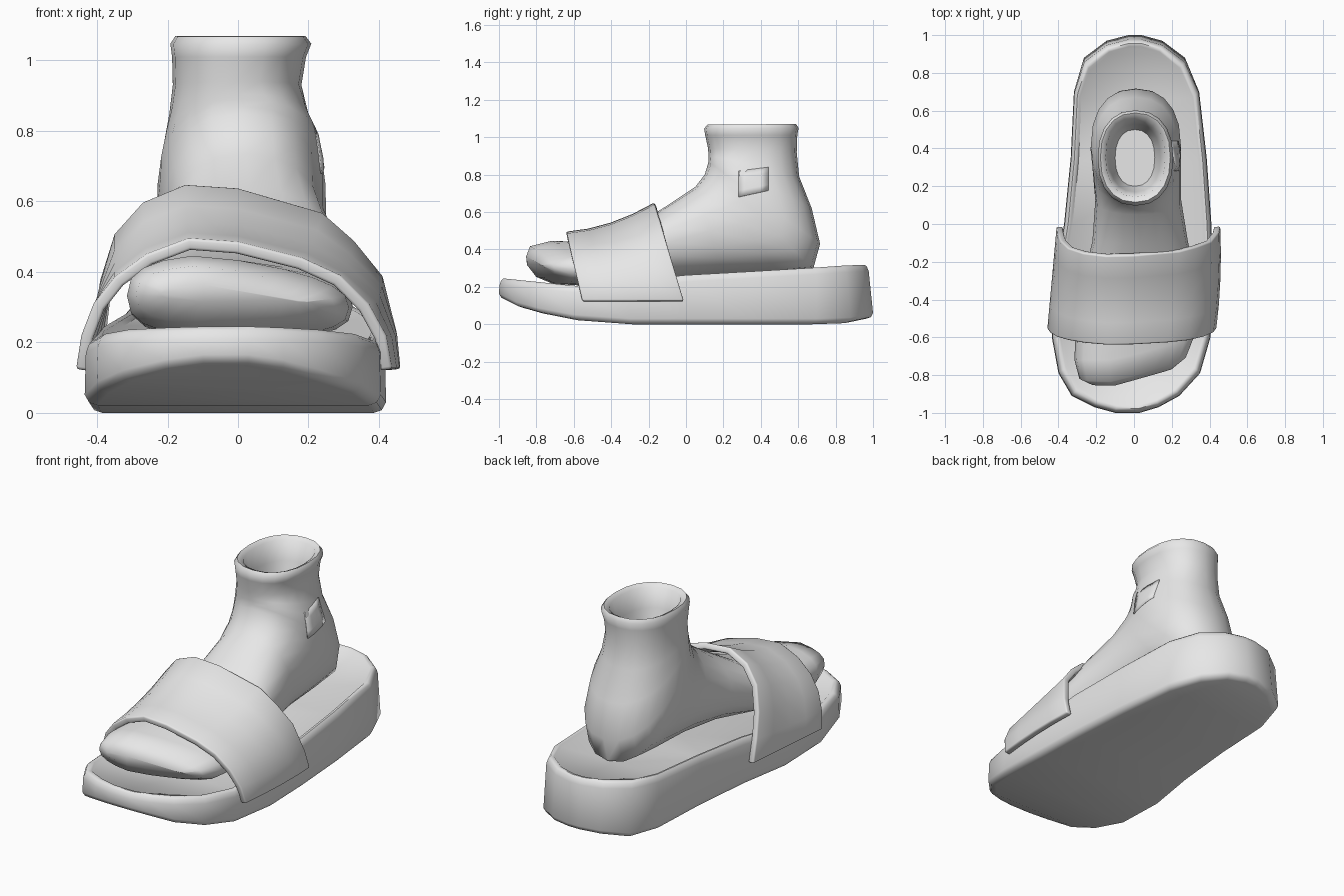
import bpy, bmesh, math
from mathutils import Vector
from mathutils.bvhtree import BVHTree

cube = bpy.data.objects.get("Cube")
if cube:
    bpy.data.objects.remove(cube, do_unlink=True)

grey = bpy.data.materials.new("plain_grey")
grey.use_nodes = True
grey.diffuse_color = (0.8, 0.8, 0.8, 1)
grey.node_tree.nodes["Principled BSDF"].inputs["Base Color"].default_value = (0.8, 0.8, 0.8, 1)


def make_object(name, verts, faces, angle=50, recalc=True):
    """Mesh object with smooth shading that keeps sharp edges."""
    mesh = bpy.data.meshes.new(name)
    mesh.from_pydata(verts, [], faces)
    if recalc:
        bm = bmesh.new()
        bm.from_mesh(mesh)
        bmesh.ops.recalc_face_normals(bm, faces=bm.faces)
        bm.to_mesh(mesh)
        bm.free()
    mesh.materials.append(grey)
    obj = bpy.data.objects.new(name, mesh)
    bpy.context.collection.objects.link(obj)
    bpy.ops.object.select_all(action='DESELECT')
    obj.select_set(True)
    bpy.context.view_layer.objects.active = obj
    bpy.ops.object.shade_smooth_by_angle(angle=math.radians(angle))
    return obj


def bridge(rings, n):
    """Quads joining consecutive closed rings of n vertices."""
    return [(r * n + i, r * n + (i + 1) % n, (r + 1) * n + (i + 1) % n, (r + 1) * n + i)
            for r in range(rings - 1) for i in range(n)]


def grid_faces(rows, cols):
    return [(r * cols + i, r * cols + i + 1, (r + 1) * cols + i + 1, (r + 1) * cols + i)
            for r in range(rows - 1) for i in range(cols - 1)]


def interp(table, y):
    for (y0, z0), (y1, z1) in zip(table, table[1:]):
        if y <= y1:
            t = max(0.0, (y - y0) / (y1 - y0))
            return z0 + (z1 - z0) * t
    return table[-1][1]


# Sole: outline stations (y, left x, right x), with top and bottom height curves
stations = [(-1.0, -.10, .03), (-.97, -.21, .13), (-.91, -.33, .24), (-.79, -.40, .35),
            (-.6, -.435, .405), (-.3, -.42, .42), (0, -.37, .41), (.35, -.335, .385),
            (.7, -.318, .345), (.88, -.265, .27), (.97, -.145, .15), (1.0, -.03, .04)]
top_curve = [(-1, .245), (-.85, .23), (-.6, .205), (-.4, .225), (-.05, .26),
             (.5, .29), (.94, .317), (1, .317)]
bottom_curve = [(-1, .135), (-.9, .085), (-.7, .035), (-.5, .008), (-.4, 0),
                (.85, 0), (1, .03)]
outline = [(a, y) for y, a, b in stations] + [(b, y) for y, a, b in reversed(stations)]
n = len(outline)
# Ring settings: inset, height base (0 bottom, 1 top), height offset
layers = [(.035, 0, 0), (.012, 0, .008), (0, 0, .03), (.003, 1, -.035),
          (.012, 1, -.010), (.024, 1, 0), (.040, 1, -.003), (.052, 1, -.016)]
verts = []
for inset, base, dz in layers:
    for x, y in outline:
        z = interp(top_curve if base else bottom_curve, y) + dz
        heel_lean = -.02 * base if y > .8 else 0
        verts.append((x * (1 - inset / .42), y * (1 - inset) + heel_lean, z))
faces = bridge(len(layers), n)
for start in (0, (len(layers) - 1) * n):
    faces += [(start + i, start + i + 1, start + n - 2 - i, start + n - 1 - i)
              for i in range(n // 2 - 1)]
make_object("sole", verts, faces)

# Foot: sections fanning from toes to ankle, then over the rim and inside
# (top y, top z, bottom y, bottom z, left x, right x, toe slant)
sections = [
    (-.855, .365, -.85, .315, -.22, .20, .28),
    (-.835, .42, -.80, .25, -.29, .275, .30),
    (-.72, .45, -.72, .215, -.315, .315, .28),
    (-.55, .445, -.55, .205, -.31, .325, .2),
    (-.3, .515, -.3, .22, -.27, .32, .1),
    (-.1, .635, -.08, .24, -.22, .285, 0),
    (.05, .735, .2, .265, -.205, .25, 0),
    (.10, .80, .5, .28, -.22, .25, 0),
    (.115, .85, .68, .295, -.23, .25, 0),
    (.12, .87, .717, .43, -.228, .248, 0),
    (.12, .89, .672, .62, -.212, .232, 0),
    (.12, .905, .605, .79, -.195, .20, 0),
    (.118, .94, .592, .92, -.185, .18, 0),
    (.103, 1.01, .595, 1.01, -.187, .193, 0),
    (.097, 1.045, .602, 1.05, -.192, .208, 0),
    (.115, 1.068, .588, 1.07, -.178, .192, 0),
    (.145, 1.055, .56, 1.055, -.15, .165, 0),
    (.17, .95, .53, .95, -.13, .14, 0),
    (.2, .85, .5, .85, -.10, .11, 0)]
n = 20
verts = []
for ty, tz, by, bz, xl, xr, slant in sections:
    power = .75 if slant else .88
    for i in range(n):
        a = 2 * math.pi * i / n
        c = math.copysign(abs(math.cos(a)) ** power, math.cos(a))
        s = math.copysign(abs(math.sin(a)) ** power, math.sin(a))
        x = (xl + xr) / 2 + s * (xr - xl) / 2
        f = (1 + c) / 2
        out = max(0, x + .1)
        verts.append((x, by + (ty - by) * f + slant * out,
                      bz + (tz - bz) * f - .6 * slant * out * f))
last = (len(sections) - 1) * n
faces = bridge(len(sections), n) + [tuple(range(n)), tuple(range(last, last + n))]
foot = make_object("foot_and_ankle", verts, faces, 60)

# Ankle patch: thin plate following the outer side of the ankle
tree = BVHTree.FromPolygons([v.co for v in foot.data.vertices],
                            [tuple(p.vertices) for p in foot.data.polygons])
verts = []
for r in range(5):
    for k in range(5):
        u, v = k / 4, r / 4
        y = .28 + .16 * u
        z = .68 + .035 * u + v * (.14 - .015 * u)
        hit = tree.ray_cast(Vector((1, y, z)), Vector((-1, 0, 0)))[0]
        verts.append(((hit.x if hit else .2) + .004, y, z))
patch = make_object("ankle_patch", verts, grid_faces(5, 5), recalc=False)
plate = patch.modifiers.new("thickness", 'SOLIDIFY')
plate.thickness = .006
plate.offset = -1

# Strap: front and back arches (x, z) with a slightly sunken middle
front = [(-.46, .125), (-.445, .22), (-.41, .31), (-.35, .385), (-.26, .45), (-.14, .495),
         (0, .485), (.18, .44), (.29, .39), (.37, .31), (.42, .22), (.437, .125)]
back = [(-.41, .125), (-.405, .25), (-.39, .38), (-.35, .51), (-.27, .6), (-.15, .65),
        (0, .64), (.24, .57), (.33, .49), (.41, .39), (.45, .23), (.457, .125)]
rows = 5
verts = []
for r in range(rows):
    t = r / (rows - 1)
    for (x0, z0), (x1, z1) in zip(front, back):
        y0 = -.555 - .085 * (z0 - .125) / .37
        y1 = -.012 - .158 * (z1 - .125) / .525
        bulge = 4 * t * (1 - t)
        height = (z0 - .125) / .37
        verts.append((x0 + (x1 - x0) * t + .012 * bulge * (1 if x0 > .3 else 0),
                      y0 + (y1 - y0) * t,
                      z0 + (z1 - z0) * t - .03 * bulge * height))
strap = make_object("strap", verts, grid_faces(rows, len(front)), recalc=False)
shell = strap.modifiers.new("thickness", 'SOLIDIFY')
shell.thickness = .034
shell.offset = -1
edge = strap.modifiers.new("soft_edge", 'BEVEL')
edge.width = .008
edge.segments = 2
edge.limit_method = 'ANGLE'
edge.angle_limit = math.radians(50)
